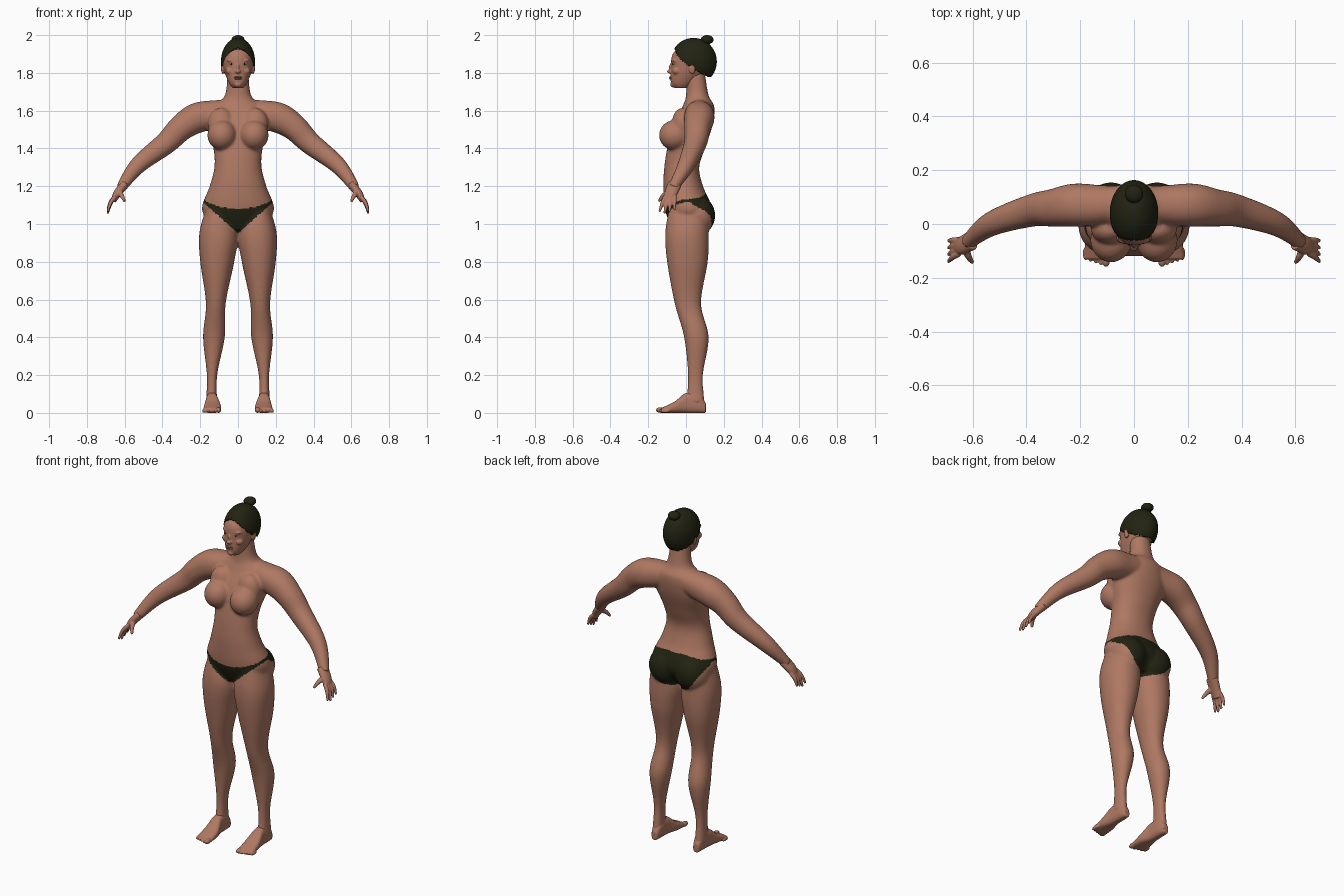
import bpy, bmesh, math
from mathutils import Vector, Matrix

old = bpy.data.objects.get("Cube")
if old:
    bpy.data.objects.remove(old, do_unlink=True)


def material(name, rgb):
    mat = bpy.data.materials.new(name)
    mat.use_nodes = True
    mat.diffuse_color = (*rgb, 1)
    mat.node_tree.nodes["Principled BSDF"].inputs["Base Color"].default_value = (*rgb, 1)
    return mat


skin_mat = material("skin", (.43, .19, .125))
dark_mat = material("dark hair and cloth", (.016, .017, .006))
lip_mat = material("lips", (.3, .11, .08))
eye_mat = material("eye white", (.5, .45, .4))


def spline(rows, steps=8):
    """Smooth interpolation through rows of values."""
    out = []
    for i in range(len(rows) - 1):
        before, start, end, after = rows[max(i - 1, 0)], rows[i], rows[i + 1], rows[min(i + 2, len(rows) - 1)]
        for k in range(steps):
            t = k / steps
            out.append([q + t / 2 * (r - p + t * (2 * p - 5 * q + 4 * r - s + t * (3 * q - p - 3 * r + s)))
                        for p, q, r, s in zip(before, start, end, after)])
    return out + [list(rows[-1])]


def loft(bm, ovals, side=1, power=.93, sides=40):
    """Bridge ovals given as (centre, half axis, half axis), capped at the ends."""
    rings = []
    for centre, u, v in ovals:
        ring = []
        for k in range(sides):
            angle = math.tau * k / sides
            co, si = math.cos(angle), math.sin(angle)
            p = centre + u * math.copysign(abs(co) ** power, co) + v * math.copysign(abs(si) ** power, si)
            ring.append(bm.verts.new((p.x * side, p.y, p.z)))
        rings.append(ring)
    for a, b in zip(rings, rings[1:]):
        for k in range(sides):
            bm.faces.new((a[k - 1], a[k], b[k], b[k - 1]))
    bm.faces.new(rings[0])
    bm.faces.new(rings[-1])


def column(bm, rows, side=1):
    """Rows of height, x range and y range."""
    loft(bm, [(Vector(((left + right) / 2, (front + back) / 2, z)),
               Vector(((right - left) / 2, 0, 0)), Vector((0, (back - front) / 2, 0)))
              for z, left, right, front, back in spline(rows)], side)


def centred(rows):
    return [(z, -half, half, front, back) for z, half, front, back in rows]


def tube(bm, rows, side, widen=1):
    """Rows of point and radius along a limb, widened towards front and back."""
    rows = spline(rows)
    points = [Vector(row[:3]) for row in rows]
    ovals = []
    for i, row in enumerate(rows):
        along = (points[min(i + 1, len(points) - 1)] - points[max(i - 1, 0)]).normalized()
        u = along.cross(Vector((0, 1, 0))).normalized()
        ovals.append((points[i], u * row[-1], along.cross(u) * row[-1] * widen))
    loft(bm, ovals, side)


def ball(bm, centre, radii, side=1, segments=32):
    x, y, z = centre
    place = Matrix.Translation((x * side, y, z)) @ Matrix.Diagonal((*radii, 1))
    bmesh.ops.create_uvsphere(bm, u_segments=segments, v_segments=segments // 2, radius=1, matrix=place)


def finish(name, bm, mats, voxel=0, smooth=0, rule=None):
    """Make the object; optionally fuse and soften its parts, and colour faces by a rule."""
    bmesh.ops.recalc_face_normals(bm, faces=bm.faces)
    mesh = bpy.data.meshes.new(name)
    bm.to_mesh(mesh)
    bm.free()
    ob = bpy.data.objects.new(name, mesh)
    bpy.context.collection.objects.link(ob)
    if voxel:
        fuse = ob.modifiers.new("Fuse", 'REMESH')
        fuse.mode, fuse.voxel_size = 'VOXEL', voxel
        soften = ob.modifiers.new("Soften", 'SMOOTH')
        soften.factor, soften.iterations = .5, smooth
        bpy.context.view_layer.update()
        mesh = bpy.data.meshes.new_from_object(ob.evaluated_get(bpy.context.evaluated_depsgraph_get()))
        ob.modifiers.clear()
        ob.data = mesh
    mesh.materials.clear()
    for mat in mats:
        mesh.materials.append(mat)
    for face in mesh.polygons:
        face.use_smooth = True
        face.material_index = int(rule(face.center)) if rule else 0
    return ob


# Body: torso, neck, arms and legs fused into one soft surface
TORSO = [(.97, .1, -.07, .09), (1.07, .19, -.11, .14), (1.2, .15, -.12, .09), (1.3, .125, -.115, .07),
         (1.4, .13, -.1, .1), (1.52, .16, -.07, .14), (1.62, .13, -.02, .15), (1.68, .07, 0, .12),
         (1.8, .055, 0, .1)]
LEG = [(1.08, .05, .17, -.09, .11), (.95, 0, .205, -.11, .12), (.8, .02, .2, -.1, .115),
       (.58, .065, .17, -.06, .08), (.4, .07, .185, -.01, .12), (.2, .11, .165, .01, .09), (.05, .11, .17, 0, .1)]
ARM = [(.03, .08, 1.6, .06), (.13, .07, 1.58, .075), (.22, .07, 1.56, .08), (.3, .06, 1.51, .07),
       (.38, .05, 1.43, .06), (.53, 0, 1.31, .045), (.62, -.07, 1.19, .027)]
body = bmesh.new()
column(body, centred(TORSO))
for side in (1, -1):
    column(body, LEG, side)
    tube(body, ARM, side)
    ball(body, (.085, -.06, 1.47), (.077, .083, .08), side)
    ball(body, (.09, -.02, 1.53), (.07, .055, .085), side)
    ball(body, (.086, .06, 1.045), (.097, .095, .105), side)


def in_briefs(point):
    """True inside the briefs: low at the middle, narrow at the hips."""
    x = abs(point.x)
    hip = x / .19
    back = min(max((point.y + .05) / .15, 0), 1)
    front_top, back_top = 1.08 + .05 * hip ** 2, 1.16 - .02 * hip ** 2
    top = front_top + back * (back_top - front_top)
    leg_line = .95 + .17 * (hip if point.y < .03 else hip ** 3)
    return x < .25 and leg_line < point.z < top


finish("body", body, [skin_mat, dark_mat], .007, 12, in_briefs)

# Hands: palm, four fanned fingers and thumb
hands = bmesh.new()
for side in (1, -1):
    tube(hands, [(.6, -.06, 1.21, .023), (.64, -.08, 1.16, .021), (.66, -.087, 1.12, .014)], side, widen=1.6)
    for i in range(4):
        knuckle = Vector((.65, -.11 + .017 * i, 1.145))
        tip = Vector((.69, -.14 + .026 * i, 1.055 + .01 * abs(i - 1)))
        bend = (knuckle + tip) / 2 + Vector((.005, 0, .007))
        tube(hands, [(*knuckle, .011), (*bend, .01), (*tip, .006)], side)
    tube(hands, [(.63, -.085, 1.17, .016), (.615, -.12, 1.15, .012), (.6, -.143, 1.12, .007)], side)
finish("hands", hands, [skin_mat], .004, 3)

# Feet: flat-soled loft from heel to ball, then five toes
FOOT = [(.105, .12, .155, .05), (.07, .11, .165, .1), (0, .105, .17, .105), (-.06, .09, .18, .06),
        (-.13, .09, .185, .026)]
feet = bmesh.new()
for side in (1, -1):
    loft(feet, [(Vector(((inner + outer) / 2, y, height / 2)),
                 Vector(((outer - inner) / 2, 0, 0)), Vector((0, 0, height / 2)))
                for y, inner, outer, height in spline(FOOT)], side, power=.75)
    for i in range(5):
        size = .01 if i else .015
        ball(feet, (.104 + .019 * i, -.134 + .006 * i, size), (size, .026, size), side)
finish("feet", feet, [skin_mat], .004, 3)

# Head: skull and jaw, nose, chin, brows, cheeks and ears
HEAD = [(1.72, .03, -.06, .01), (1.75, .05, -.08, .05), (1.82, .075, -.08, .12), (1.9, .08, -.07, .14),
        (1.97, .03, 0, .08)]
head = bmesh.new()
column(head, centred(HEAD))
ball(head, (0, -.082, 1.807), (.015, .019, .011))
ball(head, (0, -.075, 1.827), (.009, .016, .026))
ball(head, (0, -.068, 1.738), (.02, .016, .015))
for side in (1, -1):
    ball(head, (.034, -.056, 1.866), (.026, .018, .009), side)
    ball(head, (.04, -.05, 1.81), (.026, .022, .02), side)
    ball(head, (.08, .033, 1.825), (.01, .018, .032), side)
finish("head", head, [skin_mat], .004, 4)

# Lips and eyes
lips, eyes, irises = bmesh.new(), bmesh.new(), bmesh.new()
for z in (1.769, 1.777):
    ball(lips, (0, -.08, z), (.02, .009, .005))
for side in (1, -1):
    ball(eyes, (.034, -.06, 1.847), (.014, .012, .006), side)
    ball(irises, (.034, -.069, 1.847), (.005, .005, .005), side)
finish("lips", lips, [lip_mat])
finish("eyes", eyes, [eye_mat])
finish("irises", irises, [dark_mat])

# Hair: close cap trimmed along a curved hairline, with a small bun
hair, bun = bmesh.new(), bmesh.new()
ball(hair, (0, .04, 1.86), (.09, .123, .125), segments=96)


def below_hairline(point):
    drop = max(1.94 - point.z, 0)
    return drop > .17 or (drop > 0 and point.y < 7 * drop ** 2 - .06)


bmesh.ops.delete(hair, geom=[f for f in hair.faces if below_hairline(f.calc_center_median())], context='FACES')
cap = finish("hair_cap", hair, [dark_mat])
shell = cap.modifiers.new("Thickness", 'SOLIDIFY')
shell.thickness, shell.offset = .009, -1
ball(bun, (0, .112, 1.976), (.034, .034, .024))
finish("hair_bun", bun, [dark_mat])
